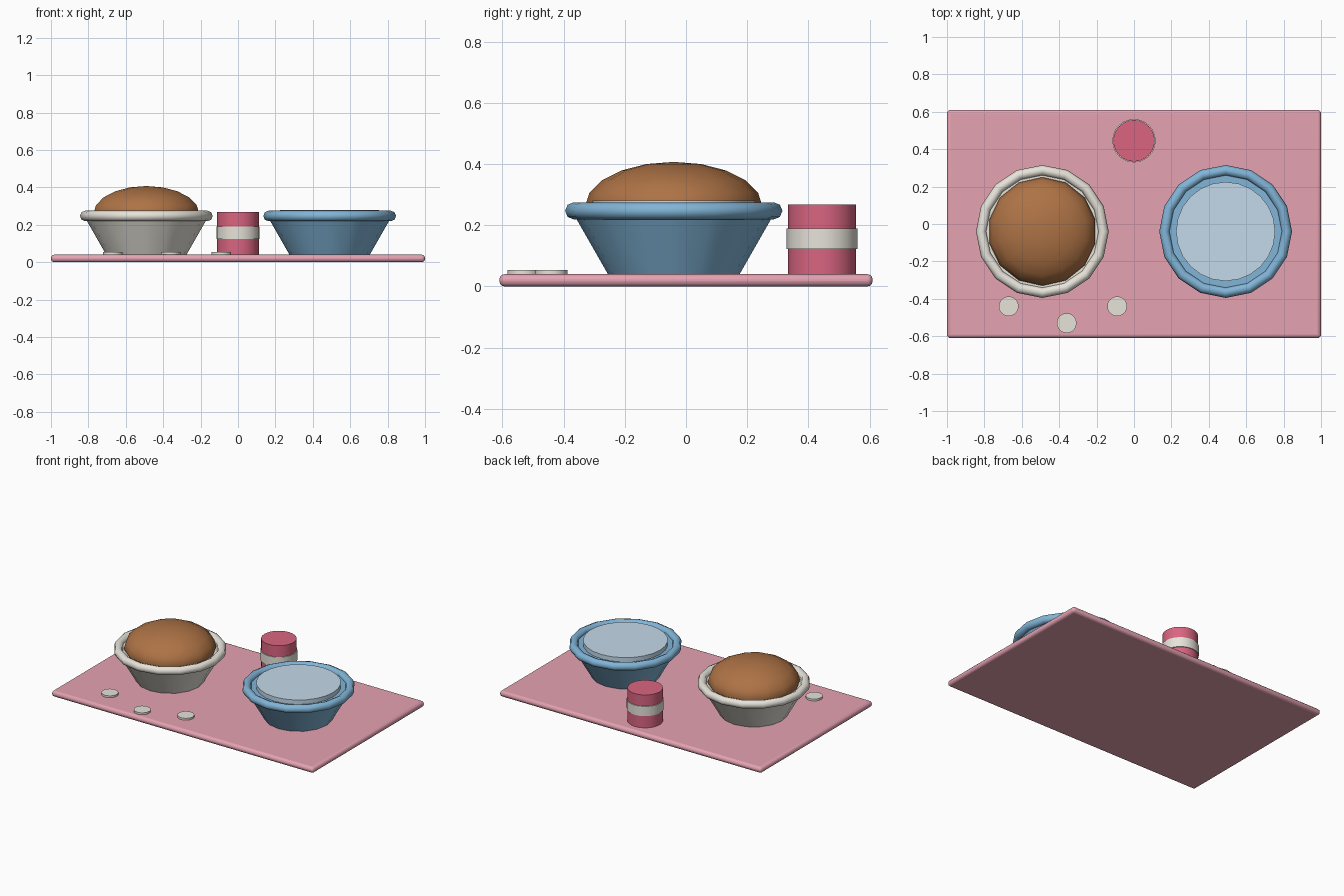
import bpy, math

if "Cube" in bpy.data.objects:
    bpy.data.objects.remove(bpy.data.objects["Cube"])


def material(name, rgb):
    m = bpy.data.materials.new(name)
    m.diffuse_color = (*rgb, 1)
    m.use_nodes = True
    m.node_tree.nodes["Principled BSDF"].inputs["Base Color"].default_value = m.diffuse_color
    return m


PINK = material("pink", (0.78, 0.36, 0.44))
RED = material("red", (0.70, 0.13, 0.22))
CREAM = material("cream", (0.80, 0.77, 0.70))
BLUE = material("blue", (0.22, 0.46, 0.68))
WATER = material("pale_blue", (0.55, 0.70, 0.82))
BROWN = material("brown", (0.42, 0.17, 0.06))


def finish(name, mat, angle=35):
    ob = bpy.context.object
    ob.name = name
    ob.data.materials.append(mat)
    bpy.ops.object.shade_smooth_by_angle(angle=math.radians(angle))
    return ob


def tapered(name, mat, x, y, z0, z1, r0, r1, sides):
    bpy.ops.mesh.primitive_cone_add(vertices=sides, radius1=r0, radius2=r1,
                                    depth=z1 - z0, location=(x, y, (z0 + z1) / 2))
    return finish(name, mat)


def bowl(name, mat, x, y):
    tapered(name + "_body", mat, x, y, 0.04, 0.25, 0.215, 0.335, 16)
    bpy.ops.mesh.primitive_torus_add(major_segments=16, minor_segments=8,
                                     major_radius=0.327, minor_radius=0.028,
                                     location=(x, y, 0.247))
    finish(name + "_rim", mat, 60)


# Mat with rounded edges
bpy.ops.mesh.primitive_cube_add(size=1, location=(0, 0, 0.02))
feeding_mat = bpy.context.object
feeding_mat.scale = (2, 1.22, 0.04)
bpy.ops.object.transform_apply(location=False, rotation=False, scale=True)
bevel = feeding_mat.modifiers.new("round_edges", "BEVEL")
bevel.width = 0.018
bevel.segments = 3
finish("mat", PINK, 40)

# Bowls
bowl("food_bowl", CREAM, -0.49, -0.04)
bowl("water_bowl", BLUE, 0.49, -0.04)

# Heap of food
bpy.ops.mesh.primitive_uv_sphere_add(segments=14, ring_count=10, radius=1,
                                     location=(-0.49, -0.04, 0.26))
bpy.context.object.scale = (0.29, 0.29, 0.147)
bpy.ops.object.transform_apply(location=False, rotation=False, scale=True)
finish("food", BROWN, 60)

# Water surface
tapered("water", WATER, 0.49, -0.04, 0.24, 0.28, 0.265, 0.265, 24)

# Can with label band
tapered("can", RED, 0, 0.445, 0.04, 0.267, 0.111, 0.111, 24)
tapered("can_label", CREAM, 0, 0.445, 0.123, 0.19, 0.116, 0.116, 24)

# Spots on the mat
for i, (x, y) in enumerate([(-0.67, -0.44), (-0.36, -0.53), (-0.09, -0.44)]):
    tapered(f"mat_spot_{i + 1}", CREAM, x, y, 0.035, 0.053, 0.053, 0.053, 20)
